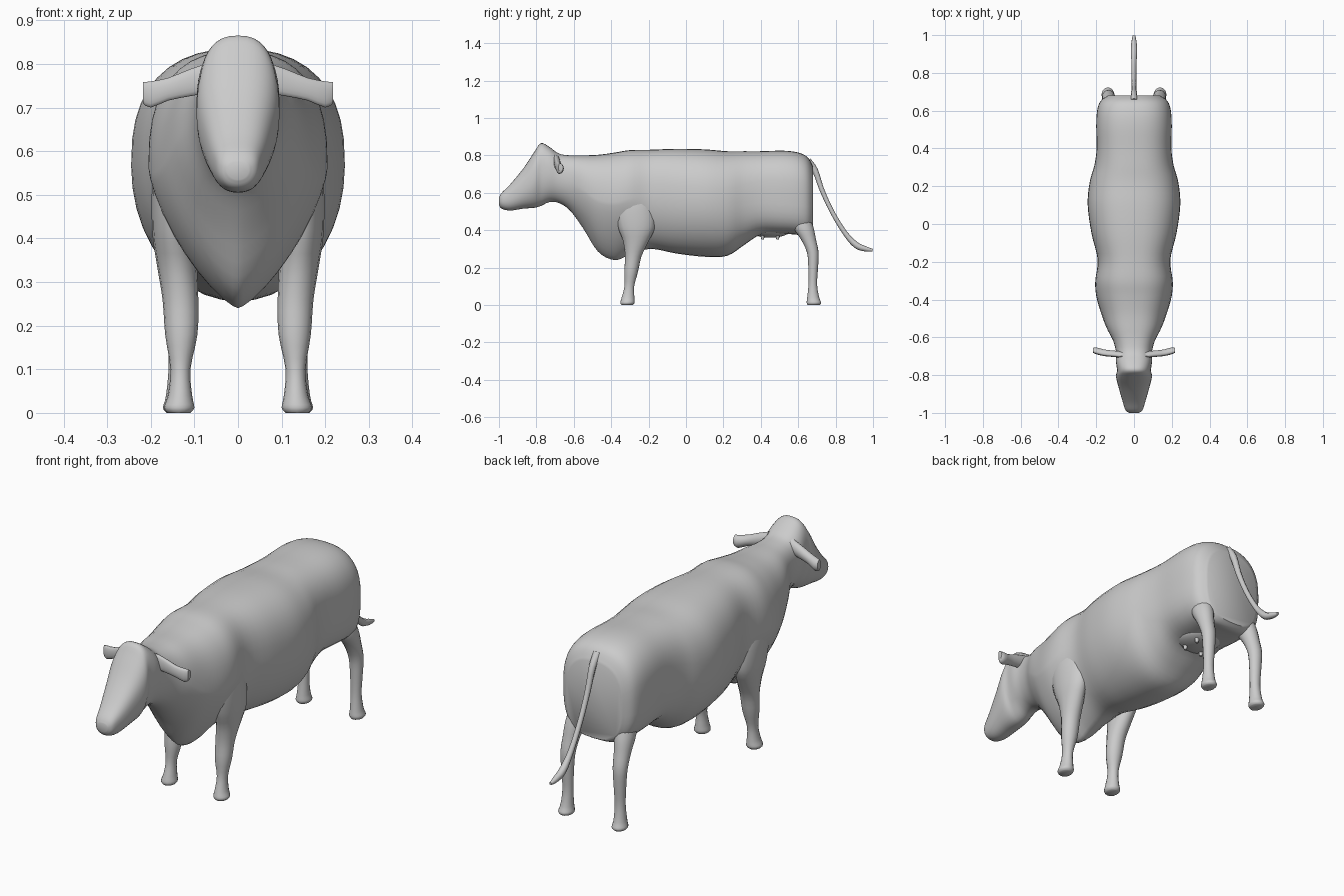
import bpy
import bmesh
import math
from mathutils import Vector

default_cube = bpy.data.objects.get("Cube")
if default_cube:
    bpy.data.objects.remove(default_cube, do_unlink=True)

hide = bpy.data.materials.new("plain grey hide")
hide.use_nodes = True
grey = (0.6, 0.6, 0.6, 1.0)
hide.diffuse_color = grey
hide.node_tree.nodes["Principled BSDF"].inputs["Base Color"].default_value = grey


def smooth_rows(rows, steps):
    """Catmull-Rom interpolation of every column in a table of sections."""
    result = []
    for i in range(len(rows) - 1):
        before, start = rows[max(i - 1, 0)], rows[i]
        end, after = rows[i + 1], rows[min(i + 2, len(rows) - 1)]
        for step in range(steps):
            t = step / steps
            result.append([
                b + t * (c - a) / 2
                + t * t * (a - 2.5 * b + 2 * c - d / 2)
                + t ** 3 * (3 * (b - c) + d - a) / 2
                for a, b, c, d in zip(before, start, end, after)])
    return result + [list(rows[-1])]


def finish(obj):
    obj.data.materials.clear()
    obj.data.materials.append(hide)
    bpy.ops.object.select_all(action="DESELECT")
    obj.select_set(True)
    bpy.context.view_layer.objects.active = obj
    bpy.ops.object.shade_smooth_by_angle(angle=math.radians(50))
    return obj


def loft(name, rows, section, sides=16, steps=3, flip=False):
    """Skin a closed tube over sections; section(row, angle) gives a point."""
    bm = bmesh.new()
    rings = []
    for row in smooth_rows(rows, steps):
        rings.append([
            bm.verts.new(section(row, math.tau * k / sides))
            for k in range(sides)])
    for low, high in zip(rings, rings[1:]):
        for k in range(sides):
            n = (k + 1) % sides
            bm.faces.new((low[k], low[n], high[n], high[k]))
    bm.faces.new(rings[0])
    bm.faces.new(rings[-1])
    if flip:
        bmesh.ops.scale(bm, vec=(-1, 1, 1), verts=bm.verts)
    bmesh.ops.recalc_face_normals(bm, faces=bm.faces)
    mesh = bpy.data.meshes.new(name)
    bm.to_mesh(mesh)
    bm.free()
    obj = bpy.data.objects.new(name, mesh)
    bpy.context.collection.objects.link(obj)
    return finish(obj)


def power(value, exponent):
    return math.copysign(abs(value) ** (2 / exponent), value)


def body_section(row, angle):
    y, bottom, top, half_width, lower = row
    middle = bottom + 0.54 * (top - bottom)
    c, s = math.cos(angle), math.sin(angle)
    shape = 2.5 if s >= 0 else lower
    # blend the side exponent so both halves meet at the widest line
    height = (top - middle) if s >= 0 else (middle - bottom)
    return Vector((half_width * power(c, shape), y,
                   middle + height * power(s, shape)))


def leg_section(row, angle):
    z, x, y, radius_x, radius_y = row
    return Vector((x + radius_x * math.cos(angle),
                   y + radius_y * math.sin(angle), z))


def ear_section(row, angle):
    x, y, z, radius_y, radius_z = row
    depth = math.sin(angle)
    # the front of the ear is scooped inward
    if depth < 0:
        depth *= 0.35
    return Vector((x, y + radius_y * depth, z + radius_z * math.cos(angle)))


# Head, neck and trunk: y, bottom, top, half width, lower roundness
trunk = [
    (-1, .535, .575, .025, 2),
    (-.985, .515, .6, .045, 2.2),
    (-.94, .505, .645, .06, 2.3),
    (-.87, .515, .73, .08, 2.2),
    (-.81, .52, .82, .095, 2),
    (-.775, .53, .865, .09, 2),
    (-.73, .55, .845, .095, 2),
    (-.68, .545, .81, .095, 2),
    (-.62, .505, .8, .11, 1.9),
    (-.55, .41, .8, .145, 1.6),
    (-.47, .285, .803, .175, 1.4),
    (-.38, .24, .815, .2, 1.35),
    (-.3, .27, .828, .205, 1.5),
    (-.19, .3, .83, .192, 1.9),
    (-.05, .275, .835, .225, 2),
    (.1, .258, .832, .245, 2),
    (.22, .263, .822, .235, 2.1),
    (.31, .32, .822, .21, 2.4),
    (.4, .375, .822, .198, 3),
    (.52, .38, .825, .2, 3.4),
    (.6, .375, .815, .195, 3.4),
    (.65, .37, .79, .178, 3.2),
    (.68, .385, .74, .14, 3),
]
loft("head_and_trunk", trunk, body_section, sides=40, steps=4)

# Legs: height, x, y, radius in x, radius in y
front_leg = [
    (0, .135, -.315, .026, .03),
    (.012, .135, -.313, .035, .038),
    (.04, .133, -.31, .028, .034),
    (.1, .132, -.303, .023, .026),
    (.18, .13, -.293, .037, .037),
    (.26, .132, -.282, .041, .044),
    (.34, .14, -.268, .046, .068),
    (.42, .148, -.265, .049, .1),
    (.54, .14, -.28, .055, .11),
    (.64, .12, -.29, .05, .08),
]
hind_leg = [
    (0, .138, .683, .026, .032),
    (.012, .138, .684, .034, .039),
    (.04, .137, .68, .028, .032),
    (.11, .135, .678, .024, .023),
    (.2, .135, .68, .028, .026),
    (.28, .135, .678, .033, .031),
    (.35, .132, .655, .037, .04),
    (.42, .125, .625, .045, .055),
    (.5, .115, .6, .04, .05),
]
# Ears: x, y, z, radius in y, radius in z
ear = [
    (.06, -.7, .77, .025, .035),
    (.11, -.695, .757, .025, .031),
    (.16, -.69, .742, .026, .026),
    (.2, -.68, .73, .027, .03),
    (.218, -.675, .734, .018, .024),
]
for side, flip in (("left", False), ("right", True)):
    loft(side + "_front_leg", front_leg, leg_section, flip=flip)
    loft(side + "_hind_leg", hind_leg, leg_section, flip=flip)
    loft(side + "_ear", ear, ear_section, steps=2, flip=flip)

# Udder and teats tucked between the thighs
bpy.ops.mesh.primitive_uv_sphere_add(segments=20, ring_count=12, radius=1,
                                     location=(0, .45, .4))
udder = bpy.context.object
udder.name = "udder"
udder.scale = (.1, .11, .04)
finish(udder)
for x in (-.045, .045):
    for y in (.41, .49):
        bpy.ops.mesh.primitive_cone_add(vertices=10, radius1=.007, radius2=.012,
                                        depth=.03, location=(x, y, .365))
        bpy.context.object.name = "teat"
        finish(bpy.context.object)

# Tail swept out behind the rump: y, z, thickness
curve = bpy.data.curves.new("tail", "CURVE")
curve.dimensions = "3D"
curve.bevel_depth = 1
curve.bevel_resolution = 2
curve.use_fill_caps = True
tail_path = smooth_rows([
    (.65, .77, .02), (.69, .72, .016), (.725, .62, .013), (.78, .5, .012),
    (.85, .385, .013), (.91, .32, .017), (.96, .3, .014), (.998, .293, .007)], 3)
spline = curve.splines.new("POLY")
spline.points.add(len(tail_path) - 1)
for point, (y, z, thickness) in zip(spline.points, tail_path):
    point.co = (0, y, z, 1)
    point.radius = thickness
tail = bpy.data.objects.new("tail", curve)
bpy.context.collection.objects.link(tail)
bpy.ops.object.select_all(action="DESELECT")
tail.select_set(True)
bpy.context.view_layer.objects.active = tail
bpy.ops.object.convert(target="MESH")
finish(bpy.context.object)
